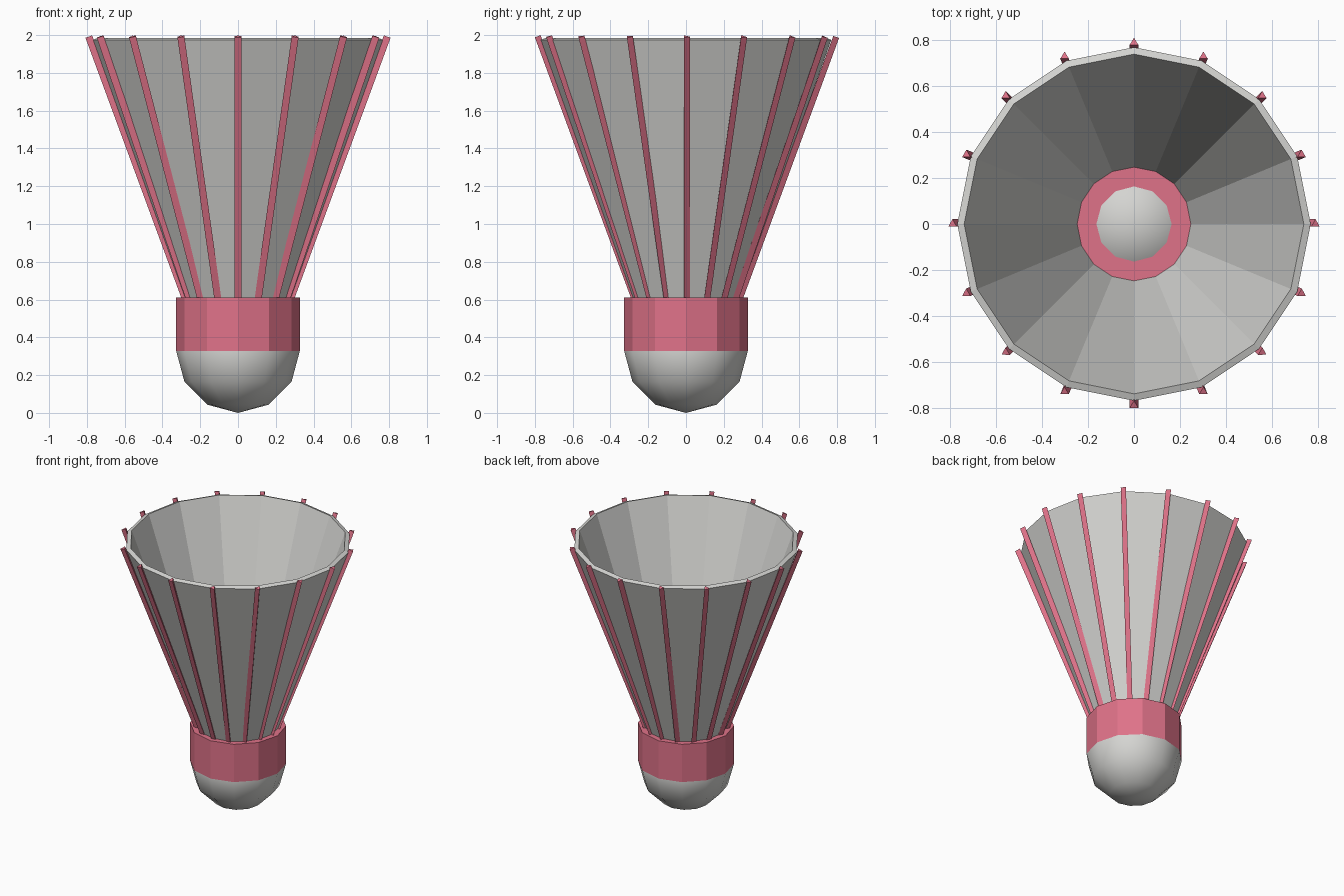
import bpy
from math import cos, sin, tau
from mathutils import Vector

cube = bpy.data.objects.get("Cube")
if cube:
    bpy.data.objects.remove(cube, do_unlink=True)


def material(name, color):
    mat = bpy.data.materials.new(name)
    mat.use_nodes = True
    mat.diffuse_color = color
    mat.node_tree.nodes["Principled BSDF"].inputs["Base Color"].default_value = color
    return mat


white = material("off_white", (0.66, 0.66, 0.64, 1))
pink = material("rose_pink", (0.74, 0.17, 0.25, 1))


def finish(name, mat):
    obj = bpy.context.object
    obj.name = name
    obj.data.materials.append(mat)
    return obj


def lathe(name, profile, sides, mat):
    """Sweep a closed (radius, height) profile around the z axis."""
    n = len(profile)
    verts = [(r * cos(tau * i / sides), r * sin(tau * i / sides), z)
             for i in range(sides) for r, z in profile]
    faces = []
    for i in range(sides):
        a, b = i * n, (i + 1) % sides * n
        for j in range(n):
            k = (j + 1) % n
            faces.append((a + j, b + j, b + k, a + k))
    mesh = bpy.data.meshes.new(name)
    mesh.from_pydata(verts, [], faces)
    mesh.materials.append(mat)
    obj = bpy.data.objects.new(name, mesh)
    bpy.context.collection.objects.link(obj)
    return obj


RADIUS = 0.327
BAND_TOP = 0.61
SPOKES = 16

# Rounded cork, its top just showing inside the skirt
bpy.ops.mesh.primitive_uv_sphere_add(segments=12, ring_count=6, radius=RADIUS,
                                     location=(0, 0, RADIUS))
finish("cork", white)
bpy.ops.object.shade_smooth()

# Faceted band around the cork
bpy.ops.mesh.primitive_cylinder_add(vertices=12, radius=RADIUS, depth=BAND_TOP - RADIUS,
                                    location=(0, 0, (BAND_TOP + RADIUS) / 2))
finish("band", pink)

# Thin flaring skirt, outer wall then inner wall
lathe("skirt", [(0.243, 0.5), (0.769, 1.975), (0.739, 1.986), (0.21, 0.505)], SPOKES, white)

# Three-sided ribs along the skirt corners
for i in range(SPOKES):
    out = Vector((cos(tau * i / SPOKES), sin(tau * i / SPOKES), 0))
    low = out * 0.24 + Vector((0, 0, 0.5))
    high = out * 0.79 + Vector((0, 0, 1.992))
    axis = high - low
    bpy.ops.mesh.primitive_cylinder_add(vertices=3, radius=0.0215, depth=axis.length,
                                        location=(low + high) / 2)
    rib = finish(f"rib_{i + 1}", pink)
    rib.rotation_euler = Vector((0, 0, 1)).rotation_difference(axis).to_euler()
